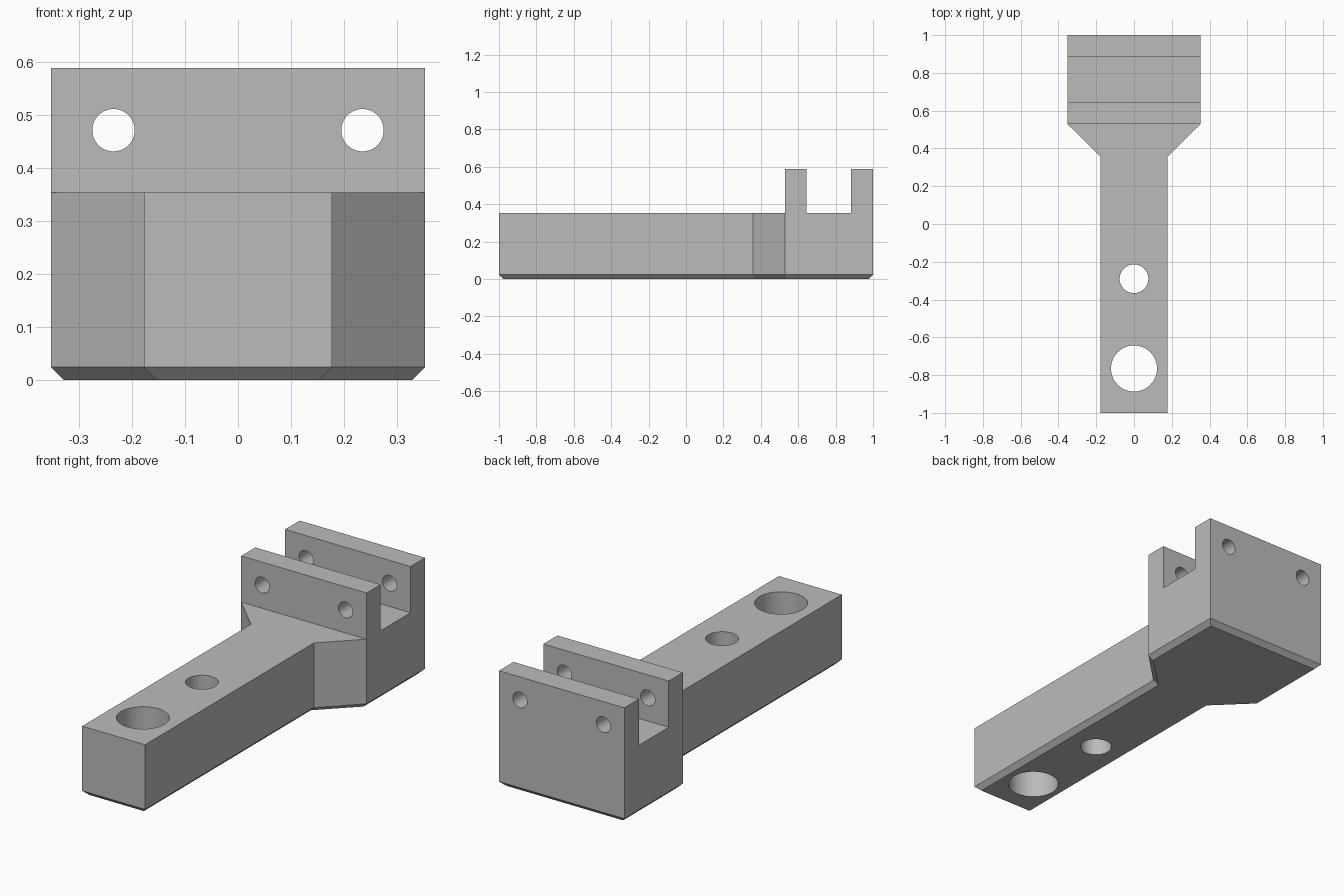
import bpy, bmesh
from math import pi
from mathutils import Matrix, Vector

if "Cube" in bpy.data.objects:
    bpy.data.objects.remove(bpy.data.objects["Cube"], do_unlink=True)

grey = bpy.data.materials.new("plain_grey")
grey.use_nodes = True
colour = (0.5, 0.5, 0.5, 1)
grey.diffuse_color = colour
grey.node_tree.nodes["Principled BSDF"].inputs["Base Color"].default_value = colour

ARM, HEAD = 0.177, 0.353          # half widths
DECK, TOP, CHAMFER = 0.353, 0.588, 0.024
TAPER, SHOULDER = 0.357, 0.53     # where the arm starts and stops widening


def add_object(name, bm):
    bmesh.ops.recalc_face_normals(bm, faces=bm.faces)
    mesh = bpy.data.meshes.new(name)
    bm.to_mesh(mesh)
    bm.free()
    mesh.materials.append(grey)
    obj = bpy.data.objects.new(name, mesh)
    bpy.context.collection.objects.link(obj)
    return obj


def box(name, low, high):
    low, high = Vector(low), Vector(high)
    bm = bmesh.new()
    bmesh.ops.create_cube(bm, size=1, matrix=Matrix.Translation((low + high) / 2)
                          @ Matrix.Diagonal((high - low).to_4d()))
    return add_object(name, bm)


def rod(name, centre, radius, axis):
    bm = bmesh.new()
    turn = Matrix.Rotation(pi / 2, 4, "X") if axis == "Y" else Matrix()
    bmesh.ops.create_cone(bm, cap_ends=True, segments=64, radius1=radius,
                          radius2=radius, depth=3, matrix=Matrix.Translation(centre) @ turn)
    return add_object(name, bm)


# Solid block from the plan outline, with a chamfered underside
right = [(ARM, -1), (ARM, TAPER), (HEAD, SHOULDER), (HEAD, 1)]
outline = right + [(-x, y) for x, y in reversed(right)]
bm = bmesh.new()
base = bm.faces.new([bm.verts.new((x, y, CHAMFER)) for x, y in outline])
top = bmesh.ops.extrude_face_region(bm, geom=[base], use_keep_orig=True)
bmesh.ops.translate(bm, vec=(0, 0, TOP - CHAMFER),
                    verts=[v for v in top["geom"] if isinstance(v, bmesh.types.BMVert)])
bmesh.ops.recalc_face_normals(bm, faces=bm.faces)
bottom = min(bm.faces, key=lambda f: f.calc_center_median().z)
bmesh.ops.inset_region(bm, faces=[bottom], thickness=CHAMFER, use_even_offset=True)
for v in bottom.verts:
    v.co.z = 0
bracket = add_object("clevis_bracket", bm)

# Arm step, clevis slot, mounting holes and pin holes
cutters = [
    box("arm_step_cutter", (-1, -2, DECK), (1, SHOULDER, 1)),
    box("slot_cutter", (-1, 0.643, DECK), (1, 0.883, 1)),
    rod("large_hole_cutter", (0, -0.765, 0), 0.122, "Z"),
    rod("small_hole_cutter", (0, -0.29, 0), 0.076, "Z"),
]
for side in (-1, 1):
    cutters.append(rod("pin_hole_cutter", (side * 0.235, 0, 0.471), 0.04, "Y"))

bpy.context.view_layer.objects.active = bracket
for cutter in cutters:
    cutter.hide_render = True
    cut = bracket.modifiers.new(cutter.name, "BOOLEAN")
    cut.operation, cut.solver, cut.object = "DIFFERENCE", "EXACT", cutter
    bpy.ops.object.modifier_apply(modifier=cut.name)
    bpy.data.objects.remove(cutter, do_unlink=True)

# Round the hole walls while keeping the machined edges crisp
bpy.ops.object.select_all(action="DESELECT")
bracket.select_set(True)
bpy.ops.object.shade_smooth_by_angle(angle=pi / 6)
